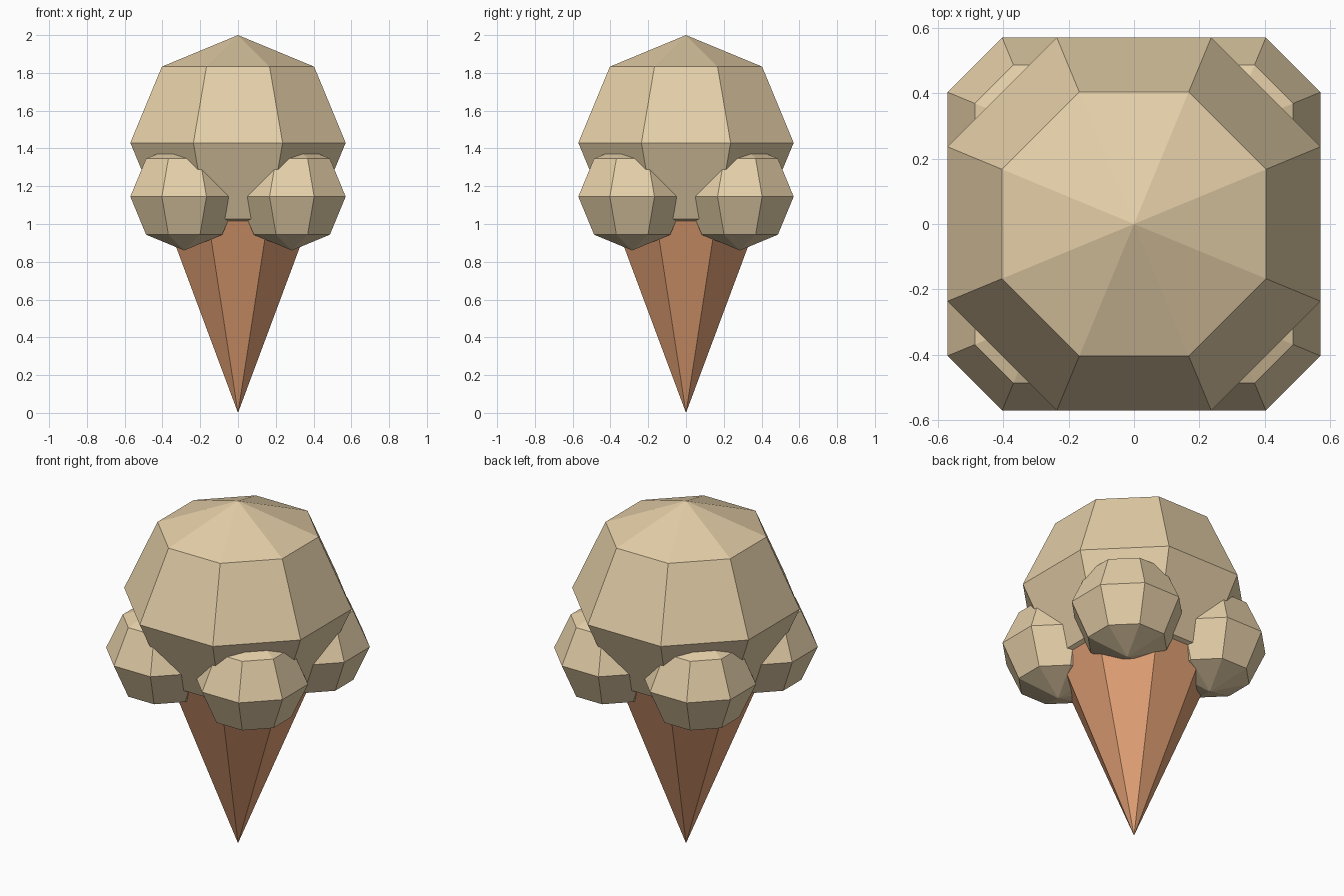
import bpy
import math

if "Cube" in bpy.data.objects:
    bpy.data.objects.remove(bpy.data.objects["Cube"])

TURN = math.radians(22.5)            # flat sides face the axes
WIDEN = 1 / math.cos(TURN)           # flat-to-flat radius -> corner radius


def material(name, rgb):
    m = bpy.data.materials.new(name)
    m.diffuse_color = (*rgb, 1)
    m.use_nodes = True
    m.node_tree.nodes["Principled BSDF"].inputs["Base Color"].default_value = m.diffuse_color
    return m


cream = material("cream", (0.78, 0.62, 0.39))
wafer = material("wafer", (0.77, 0.36, 0.18))


def finish(name, mat):
    ob = bpy.context.object
    ob.name = name
    ob.data.materials.append(mat)
    bpy.ops.object.transform_apply(location=False, rotation=True, scale=True)
    bpy.ops.object.shade_flat()
    return ob


def scoop(name, r, loc):
    # eight-sided, four-ring ball whose flats touch radius r
    bpy.ops.mesh.primitive_uv_sphere_add(segments=8, ring_count=4, radius=r,
                                         location=loc, rotation=(0, 0, TURN))
    bpy.context.object.scale = (WIDEN, WIDEN, 1)
    return finish(name, cream)


# Wafer cone, tip down
H = 1.14
bpy.ops.mesh.primitive_cone_add(vertices=8, radius1=0, radius2=0.373 * H * WIDEN, depth=H,
                                location=(0, 0, H / 2), rotation=(0, 0, TURN))
finish("cone", wafer)

# Large scoop on top
scoop("large_scoop", 0.57, (0, 0, 1.43))

# Four small scoops around the rim
for sx, x in (("left", -0.285), ("right", 0.285)):
    for sy, y in (("front", -0.285), ("back", 0.285)):
        scoop(f"small_scoop_{sy}_{sx}", 0.285, (x, y, 1.145))
